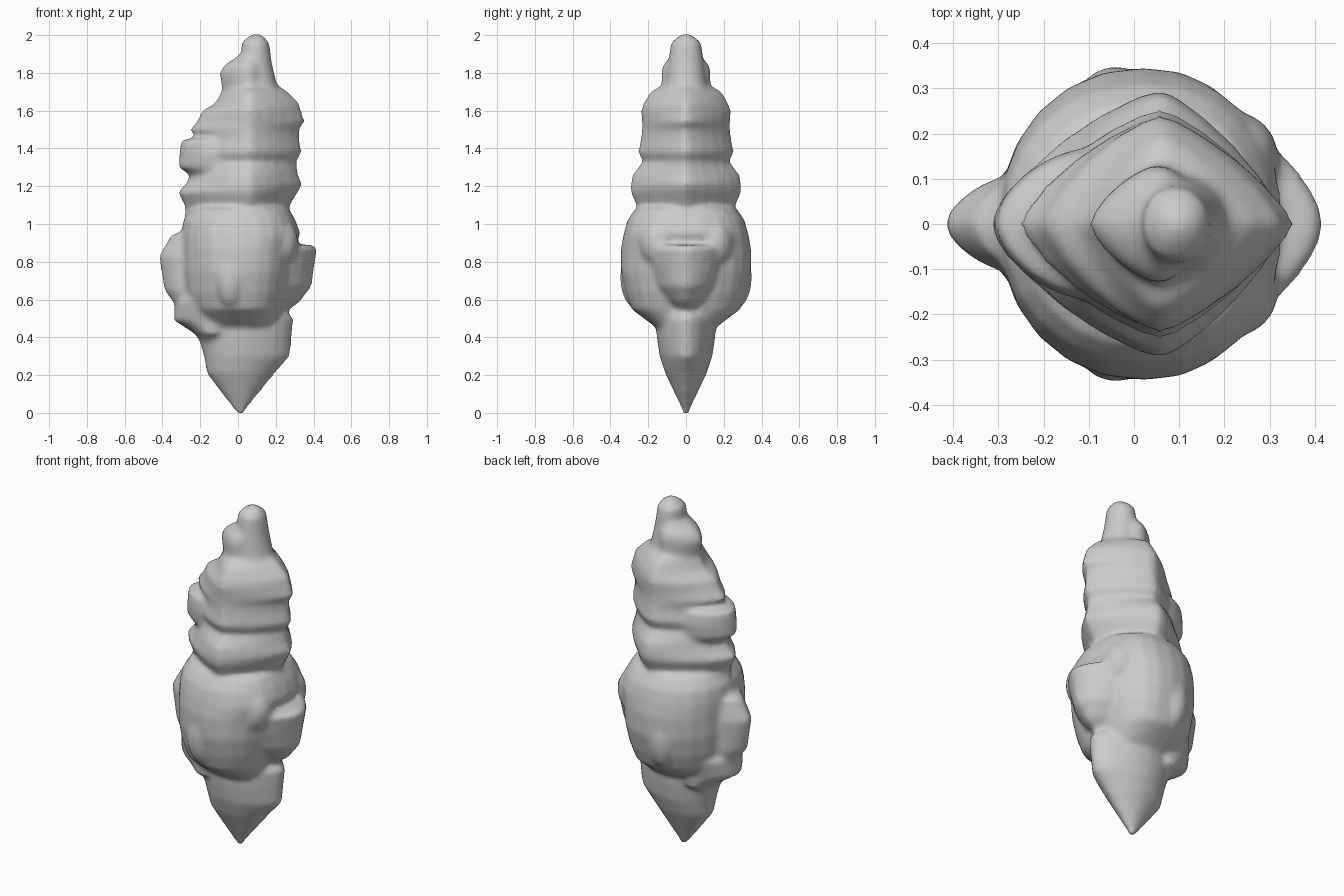
import bpy, bmesh, math

cube = bpy.data.objects.get("Cube")
if cube:
    bpy.data.objects.remove(cube, do_unlink=True)

grey = bpy.data.materials.new("plain grey")
grey.use_nodes = True
grey.diffuse_color = (0.6, 0.6, 0.6, 1)
grey.node_tree.nodes["Principled BSDF"].inputs["Base Color"].default_value = (0.6, 0.6, 0.6, 1)
parts = []


def finish(bm, name):
    """Turn a bmesh into a grey object and remember it as a part."""
    bmesh.ops.recalc_face_normals(bm, faces=bm.faces)
    mesh = bpy.data.meshes.new(name)
    bm.to_mesh(mesh)
    bm.free()
    mesh.materials.append(grey)
    obj = bpy.data.objects.new(name, mesh)
    bpy.context.collection.objects.link(obj)
    parts.append(obj)
    return obj


def power(value, exponent):
    return math.copysign(abs(value) ** exponent, value)


def loft(name, rows, peak, left, right, sides=24):
    """Skin rings of (z, x min, x max, half width); left and right
    set how pointed each end of a ring is: 1 is round, 2 a diamond."""
    bm = bmesh.new()
    rings = []
    for z, low, high, half in rows:
        mid = min(max(peak, low * 0.7 + high * 0.3), low * 0.3 + high * 0.7)
        ring = []
        for i in range(sides):
            a = math.tau * i / sides
            c, s = math.cos(a), math.sin(a)
            reach, point = (high - mid, right) if c > 0 else (mid - low, left)
            ring.append(bm.verts.new((mid + reach * power(c, point),
                                      half * power(s, point), z)))
        rings.append(ring)
    for lower, upper in zip(rings, rings[1:]):
        for i in range(sides):
            j = (i + 1) % sides
            bm.faces.new((lower[i], lower[j], upper[j], upper[i]))
    bm.faces.new(rings[0][::-1])
    bm.faces.new(rings[-1])
    return finish(bm, name)


def lobe(name, centre, size):
    """A low rounded lump."""
    bm = bmesh.new()
    bmesh.ops.create_uvsphere(bm, u_segments=16, v_segments=10, radius=1)
    bmesh.ops.scale(bm, vec=size, verts=bm.verts)
    bmesh.ops.translate(bm, vec=centre, verts=bm.verts)
    return finish(bm, name)


# Large bulging belly, the base of the sculpted body
body = loft("sculpted_body", [
    (.43, -.2, .2, .13), (.55, -.26, .24, .29), (.64, -.29, .27, .32),
    (.75, -.3, .29, .345), (.87, -.3, .3, .345), (.95, -.3, .33, .33),
    (1.02, -.29, .305, .31), (1.08, -.25, .27, .27), (1.11, -.12, .2, .18)],
    .02, .95, .88)

# Tapered foot
loft("pointed_foot", [
    (-.005, -.0, .03, .015), (.03, -.03, .05, .025), (.21, -.165, .195, .11),
    (.3, -.18, .275, .14), (.4, -.21, .285, .155), (.5, -.24, .295, .16),
    (.56, -.22, .24, .16)], .02, 1, 1.2)

# Folded upper body
loft("folded_trunk", [
    (1.0, -.28, .28, .25), (1.09, -.28, .27, .26), (1.17, -.32, .32, .295),
    (1.21, -.28, .34, .295), (1.26, -.25, .32, .285), (1.33, -.25, .31, .23),
    (1.38, -.26, .34, .255), (1.45, -.22, .325, .24), (1.5, -.255, .325, .235),
    (1.54, -.22, .355, .235), (1.6, -.19, .335, .24), (1.64, -.12, .325, .225),
    (1.7, -.08, .265, .19), (1.75, -.06, .19, .1)], .06, 1.45, 1.55)

# Crown: tall tip with a low shoulder beside it
loft("crown_tip", [
    (1.66, -.03, .25, .14), (1.74, .0, .205, .11), (1.85, .01, .18, .095),
    (1.96, .02, .165, .08), (1.99, .05, .14, .045), (2.005, .08, .12, .02)],
    .09, 1, 1)
loft("crown_shoulder", [
    (1.6, -.14, .18, .19), (1.71, -.085, .16, .13), (1.8, -.1, .14, .13),
    (1.84, -.075, .13, .125), (1.89, .0, .13, .08)], .05, 1.4, 1)

# Beak with a flat top edge, narrowing downwards
loft("side_beak", [
    (.53, .18, .25, .03), (.59, .1, .33, .1), (.67, .1, .39, .16),
    (.78, .1, .405, .2), (.87, .1, .42, .22), (.89, .1, .39, .2)],
    .21, 1, 1.3)

# Opposite lobe, its lower step and the fold above
loft("side_lobe", [
    (.5, -.3, -.15, .06), (.59, -.345, -.15, .09), (.65, -.39, -.15, .1),
    (.83, -.42, -.15, .105), (.94, -.355, -.15, .085), (.96, -.3, -.2, .05)],
    -.28, 1.3, 1)
loft("lower_step", [
    (.38, -.2, -.06, .1), (.42, -.23, -.02, .16), (.49, -.34, .0, .165),
    (.59, -.335, .0, .2), (.66, -.25, .0, .2)], -.14, 1.1, 1)
loft("side_fold", [
    (1.25, -.24, .0, .14), (1.3, -.315, .0, .16), (1.37, -.31, .0, .17),
    (1.44, -.305, .0, .16), (1.455, -.24, .0, .14)], -.1, 1.2, 1)

# Mirrored cheeks, and the brows that run into the beak
for side, word in ((-1, "front"), (1, "back")):
    lobe(word + "_cheek", (-.04, side * .26, .72), (.09, .09, .17))
    lobe(word + "_brow", (.22, side * .15, .9), (.1, .1, .13))

# Merge the parts into one continuous sculpted skin
bpy.ops.object.select_all(action="DESELECT")
for part in parts:
    part.select_set(True)
bpy.context.view_layer.objects.active = body
bpy.ops.object.join()
skin = body.modifiers.new("skin", "REMESH")
skin.mode = "VOXEL"
skin.voxel_size = 0.014
soften = body.modifiers.new("soften", "SMOOTH")
soften.factor = 0.5
soften.iterations = 7
for modifier in (skin, soften):
    bpy.ops.object.modifier_apply(modifier=modifier.name)
bpy.ops.object.shade_smooth()
